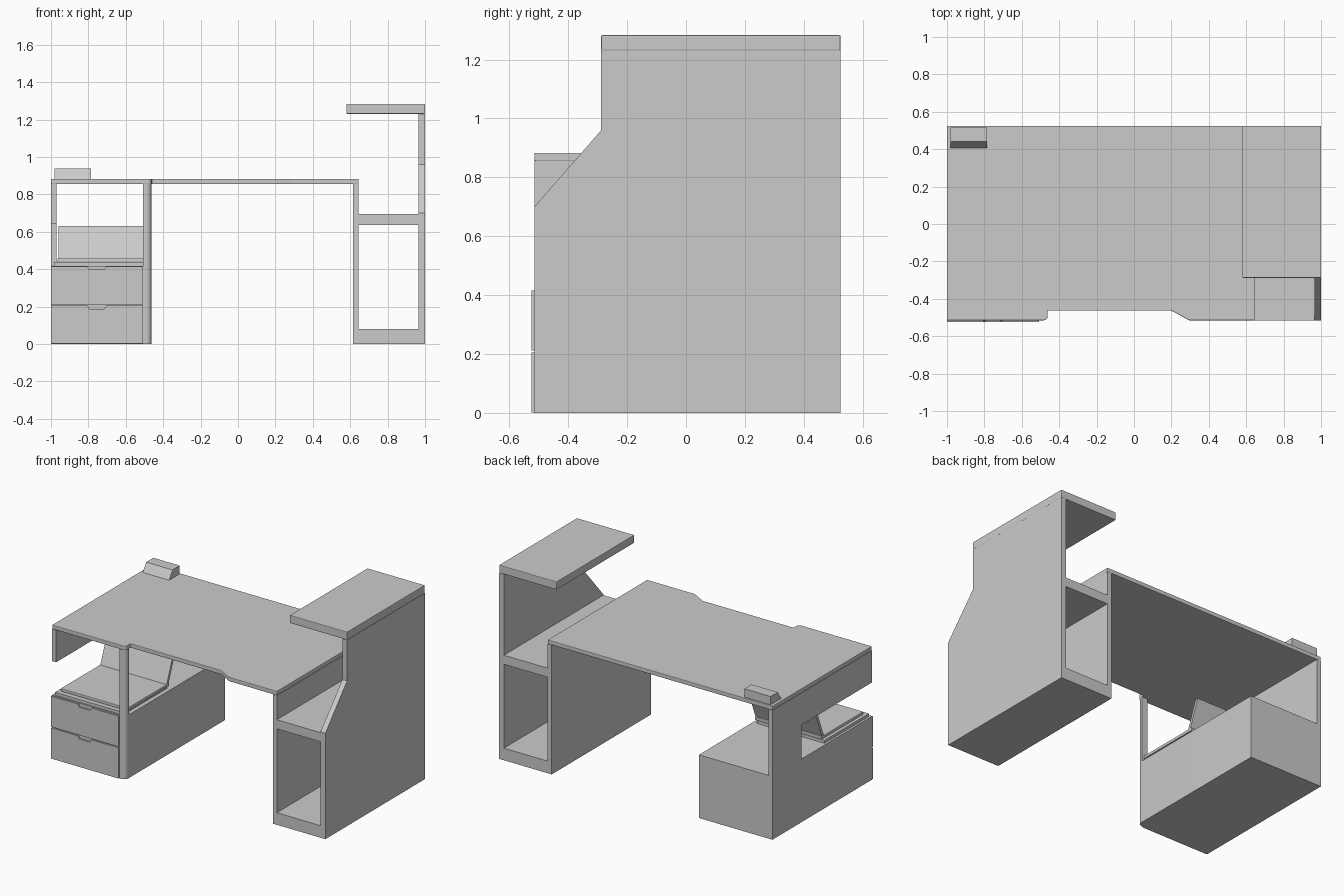
import bpy
import math

if "Cube" in bpy.data.objects:
    bpy.data.objects.remove(bpy.data.objects["Cube"])


def prism(name, pts, lo, hi, axis, bevel=0.0):
    """Extrude a closed 2D profile along an axis: x -> (y,z), y -> (x,z), z -> (x,y)."""
    def place(p, d):
        return {'x': (d, p[0], p[1]), 'y': (p[0], d, p[1]), 'z': (p[0], p[1], d)}[axis]
    n = len(pts)
    verts = [place(p, lo) for p in pts] + [place(p, hi) for p in pts]
    faces = [list(range(n))[::-1], list(range(n, 2 * n))]
    faces += [[i, (i + 1) % n, n + (i + 1) % n, n + i] for i in range(n)]
    area = sum(pts[i][0] * pts[(i + 1) % n][1] - pts[(i + 1) % n][0] * pts[i][1] for i in range(n))
    if (area < 0) != (axis == 'y'):          # keep normals outward
        faces = [f[::-1] for f in faces]
    mesh = bpy.data.meshes.new(name)
    mesh.from_pydata(verts, [], faces)
    ob = bpy.data.objects.new(name, mesh)
    bpy.context.collection.objects.link(ob)
    if bevel:
        mod = ob.modifiers.new("soft_edge", 'BEVEL')
        mod.width = bevel
        mod.segments = 2
        mod.limit_method = 'ANGLE'
        mod.angle_limit = math.radians(40)
    return ob


def box(name, x0, x1, y0, y1, z0, z1, bevel=0.0):
    return prism(name, [(x0, y0), (x1, y0), (x1, y1), (x0, y1)], z0, z1, 'z', bevel)


def front_corner(x, y, r, steps=8):
    """Rounded front-right corner whose outer point is (x, y)."""
    a = [math.radians(-90 + 90 * i / steps) for i in range(steps + 1)]
    return [(x - r + r * math.cos(t), y + r + r * math.sin(t)) for t in a]


FRONT, BACK = -0.515, 0.525

# Desktop with a shallow recess along the front
desk = [(-1, FRONT)] + front_corner(-0.462, FRONT, 0.022)
desk += [(-0.462, -0.463), (0.2, -0.463), (0.295, FRONT), (0.645, FRONT), (0.645, BACK), (-1, BACK)]
prism("desktop", desk, 0.855, 0.883, 'z', 0.004)

# Right open cabinet: side panels, floor, shelf, raised top
box("cabinet_inner_panel", 0.615, 0.645, FRONT, BACK, 0, 0.855)
side = [(FRONT, 0), (BACK, 0), (BACK, 1.23), (-0.288, 1.23), (-0.288, 0.96), (FRONT, 0.7)]
prism("cabinet_outer_panel", side, 0.965, 1.0, 'x')
box("cabinet_floor", 0.645, 0.965, FRONT, BACK, 0, 0.08)
box("cabinet_shelf", 0.645, 0.965, FRONT, BACK, 0.635, 0.695)
box("raised_top_shelf", 0.58, 1.0, -0.288, BACK, 1.23, 1.283, 0.004)

# Left side panel with an open notch toward the front
notched = [(0.22, 0.415), (BACK, 0.415), (BACK, 0.855), (FRONT, 0.855), (FRONT, 0.643), (0.22, 0.643)]
prism("left_side_panel", notched, -1.0, -0.97, 'x')

# Drawer pedestal with rounded front corner, and the post above it
pedestal = [(-1, FRONT)] + front_corner(-0.462, FRONT, 0.03) + [(-0.462, BACK), (-1, BACK)]
ped = prism("drawer_pedestal", pedestal, 0, 0.418, 'z')
post = [(-0.507, FRONT)] + front_corner(-0.462, FRONT, 0.03) + [(-0.462, -0.478), (-0.507, -0.478)]
pst = prism("front_post", post, 0.418, 0.855, 'z')

# Drawer fronts with finger notches
for i, z in enumerate((0.002, 0.212)):
    t = z + 0.203
    front = [(-1, z), (-0.507, z), (-0.507, t), (-0.705, t), (-0.715, t - 0.018),
             (-0.795, t - 0.018), (-0.805, t), (-1, t)]
    prism(f"drawer_front_{i + 1}", front, -0.525, FRONT, 'y')

# Open tray with a lid leaning back on top of the pedestal
box("tray_base", -0.985, -0.49, -0.505, -0.04, 0.418, 0.437)
box("tray_body", -0.965, -0.475, -0.475, -0.04, 0.437, 0.457, 0.004)
lid = [(-0.07, 0.45), (-0.05, 0.45), (0.02, 0.63), (0.0, 0.63)]
prism("tilted_lid", lid, -0.96, -0.475, 'x')

# Small wedge-fronted box on the desktop
wedge = [(0.405, 0.883), (0.515, 0.883), (0.515, 0.938), (0.44, 0.938)]
prism("desktop_box", wedge, -0.98, -0.787, 'x')

# Smooth shading on the rounded parts only
for ob in (ped, pst):
    bpy.ops.object.select_all(action='DESELECT')
    ob.select_set(True)
    bpy.context.view_layer.objects.active = ob
    bpy.ops.object.shade_smooth_by_angle(angle=math.radians(30))
